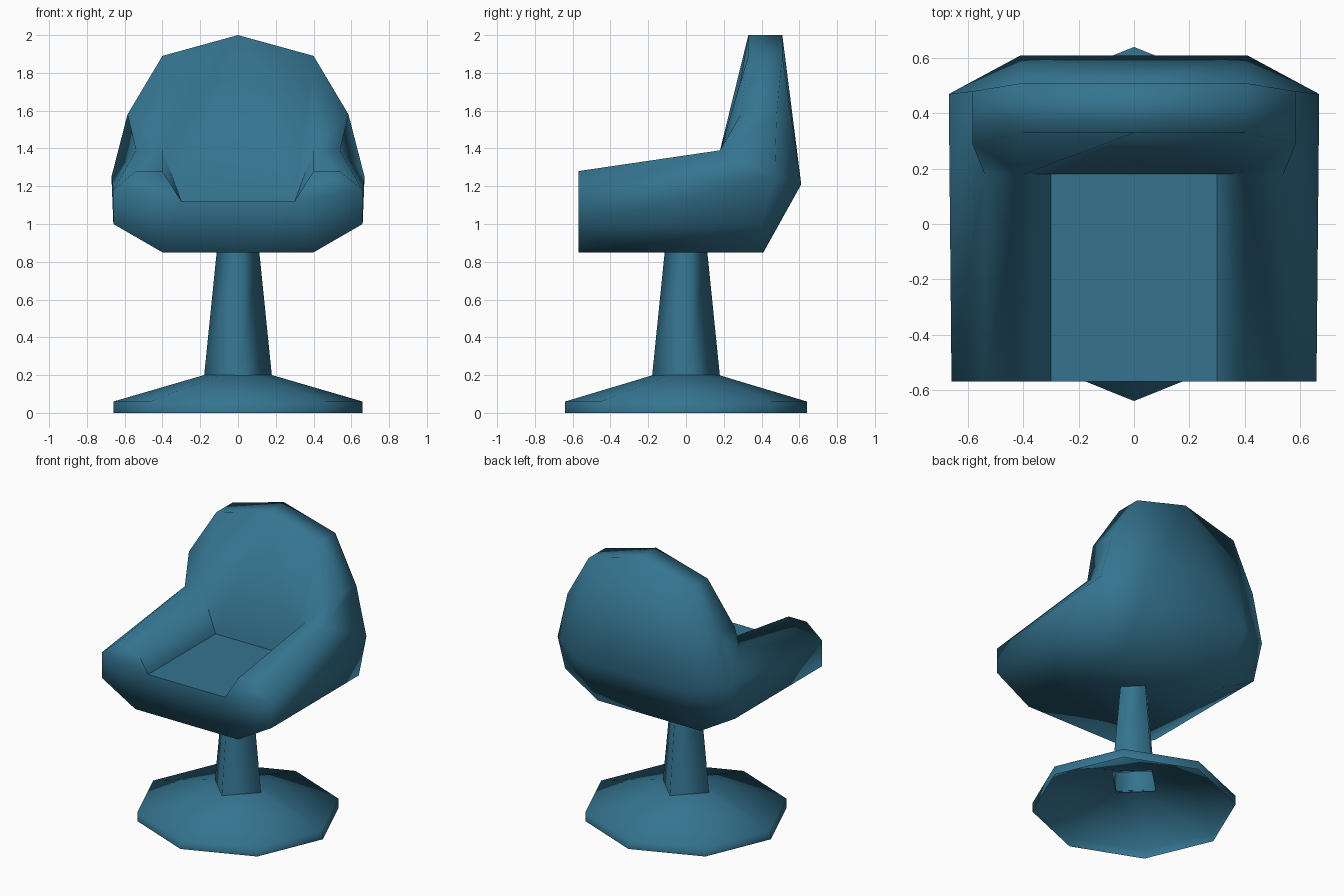
import bpy, bmesh, math

if "Cube" in bpy.data.objects:
    bpy.data.objects.remove(bpy.data.objects["Cube"])

blue = bpy.data.materials.new("teal blue")
blue.diffuse_color = (0.035, 0.175, 0.28, 1)
blue.use_nodes = True
blue.node_tree.nodes["Principled BSDF"].inputs["Base Color"].default_value = blue.diffuse_color


def make(name, verts, faces, sharp=(), mirror=False, smooth=True):
    bm = bmesh.new()
    vs = [bm.verts.new(v) for v in verts]
    for f in faces:
        bm.faces.new([vs[i] for i in f])
    bmesh.ops.recalc_face_normals(bm, faces=bm.faces)
    for f in bm.faces:
        f.smooth = smooth
    for a, b in sharp:
        bm.edges.get((vs[a], vs[b])).smooth = False
    me = bpy.data.meshes.new(name)
    bm.to_mesh(me)
    bm.free()
    me.materials.append(blue)
    ob = bpy.data.objects.new(name, me)
    bpy.context.collection.objects.link(ob)
    if mirror:
        m = ob.modifiers.new("mirror", 'MIRROR')
        m.use_clip = True
    return ob


# Chair shell: right half as named corner points, mirrored
P = {
    # front section, bottom centre round to the seat centre
    'b0': (0, -.57, .85), 'a': (.4, -.57, .85), 'b': (.66, -.57, 1.0),
    'c': (.66, -.57, 1.18), 'd': (.54, -.57, 1.28), 'e': (.4, -.57, 1.28),
    'f': (.3, -.57, 1.12), 's0': (0, -.57, 1.12),
    # where the arms and seat meet the backrest
    'B0': (0, .41, .85), 'A': (.4, .41, .85), 'B': (.66, .40, 1.0),
    'C': (.67, .47, 1.25), 'D': (.54, .18, 1.39), 'E': (.4, .18, 1.39),
    'F': (.3, .18, 1.12), 'S0': (0, .18, 1.12),
    # backrest rim, front and rear
    'q0': (0, .33, 2.0), 'q1': (.4, .33, 1.89), 'q2': (.585, .29, 1.58),
    'p0': (0, .51, 2.0), 'p1': (.4, .51, 1.89), 'p2': (.585, .48, 1.58),
    # widest line of the back
    'k0': (0, .61, 1.21), 'k': (.41, .61, 1.21),
}
names = list(P)
ix = names.index
quads = ("b0 a A B0|a b B A|b c C B|c d D C|d e E D|e f F E|"
         "b0 a f s0|a b c f|c d e f|"
         "S0 F E q1 q0|E D q2 q1|D C p2 q2|q0 q1 p1 p0|q1 q2 p2 p1|"
         "p0 p1 k k0|p1 p2 C k|k C B A|k0 k A B0").split("|")
make("chair_shell", P.values(), [[ix(n) for n in q.split()] for q in quads],
     sharp=[(ix('e'), ix('f')), (ix('E'), ix('F'))], mirror=True)

# Flat seat between the arms
make("seat", [(-.3, -.57, 1.12), (.3, -.57, 1.12), (.3, .18, 1.12), (-.3, .18, 1.12)],
     [(0, 1, 2, 3)], smooth=False)


def lathe(name, rings, n):
    """Open tube through rings of (z, axis radius, diagonal factor)."""
    verts, faces = [], []
    for z, r, k in rings:
        for i in range(n):
            t = 2 * math.pi * i / n
            s = r * (k if n == 8 and i % 2 else 1)
            verts.append((s * math.cos(t), s * math.sin(t), z))
    for j in range(len(rings) - 1):
        for i in range(n):
            o, h = j * n, (i + 1) % n
            faces.append((o + i, o + h, o + n + h, o + n + i))
    return make(name, verts, faces)


# Square tapered stem with its corners on the axes
lathe("stem", [(.19, .18, 1), (.86, .112, 1)], 4)

# Eight-sided hollow foot narrowing to the square stem
foot = lathe("foot", [(0, .66, 1), (.06, .66, 1), (.2, .18, .7071)], 8)
foot.scale.y = .97
